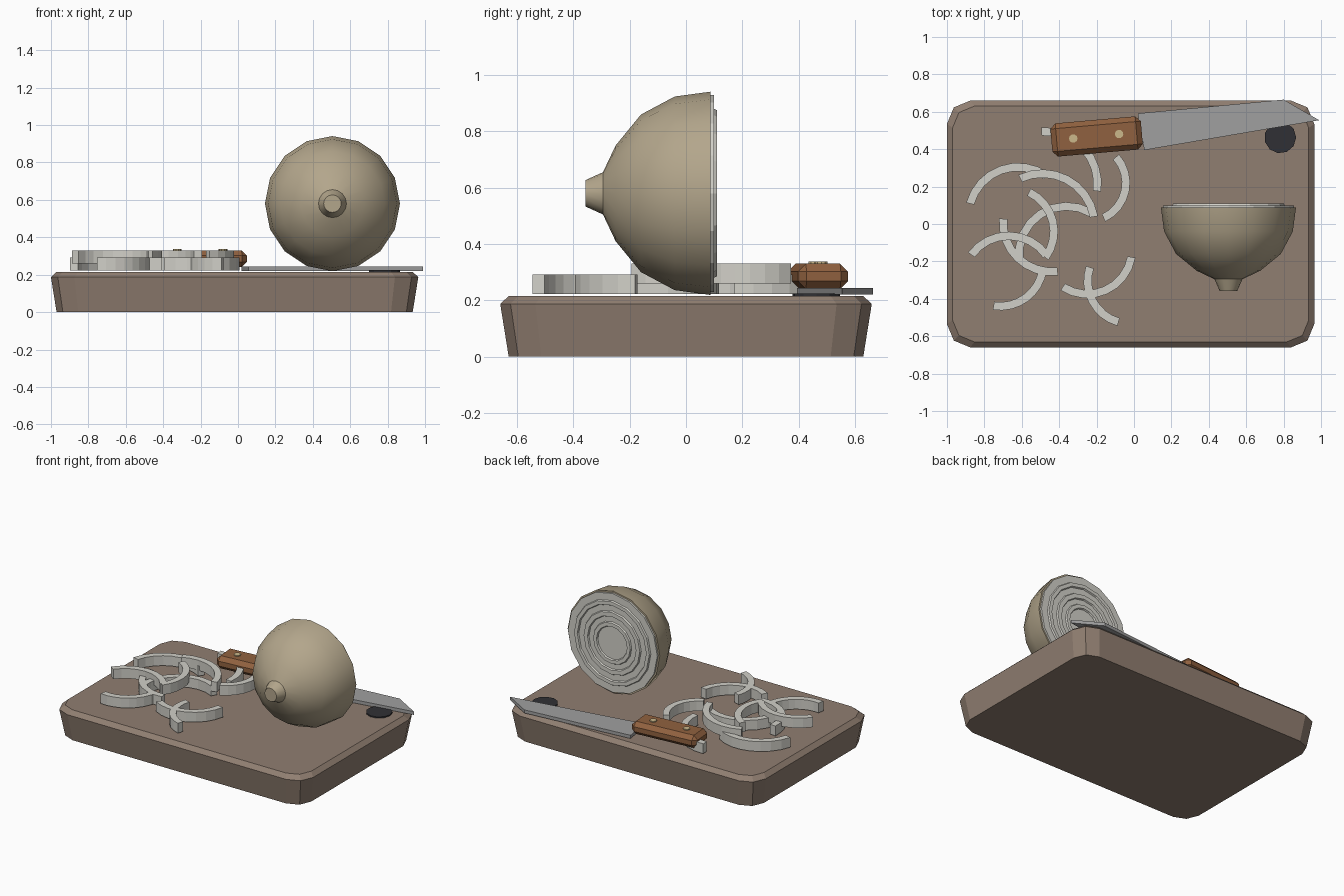
import bpy, bmesh
from math import sin, cos, pi, radians
from mathutils import Matrix

if "Cube" in bpy.data.objects:
    bpy.data.objects.remove(bpy.data.objects["Cube"])


def paint(name, rgb):
    m = bpy.data.materials.new(name)
    m.diffuse_color = (*rgb, 1)
    m.use_nodes = True
    m.node_tree.nodes["Principled BSDF"].inputs["Base Color"].default_value = m.diffuse_color
    return m


WOOD = paint("board_wood", (0.28, 0.21, 0.165))
SKIN = paint("onion_skin", (0.45, 0.38, 0.26))
FLESH = paint("onion_flesh", (0.64, 0.63, 0.58))
STEEL = paint("steel", (0.35, 0.35, 0.35))
GRIP = paint("handle_wood", (0.28, 0.12, 0.05))
BRASS = paint("brass", (0.6, 0.48, 0.26))
DARK = paint("dark_spot", (0.03, 0.03, 0.035))


def finish(name, bm, mat, smooth=False):
    bmesh.ops.recalc_face_normals(bm, faces=bm.faces)
    me = bpy.data.meshes.new(name)
    bm.to_mesh(me)
    bm.free()
    ob = bpy.data.objects.new(name, me)
    bpy.context.collection.objects.link(ob)
    me.materials.append(mat)
    if smooth:
        bpy.ops.object.select_all(action='DESELECT')
        ob.select_set(True)
        bpy.context.view_layer.objects.active = ob
        bpy.ops.object.shade_smooth_by_angle(angle=radians(35))
    return ob


def loft(name, rings, mat, smooth=False):
    """Skin a stack of equal-length rings and cap both ends."""
    bm = bmesh.new()
    rows = [[bm.verts.new(p) for p in r] for r in rings]
    n = len(rows[0])
    for a, b in zip(rows, rows[1:]):
        for i in range(n):
            j = (i + 1) % n
            bm.faces.new((a[i], a[j], b[j], b[i]))
    bm.faces.new(rows[0][::-1])
    bm.faces.new(rows[-1])
    return finish(name, bm, mat, smooth)


def prism(name, outline, z0, z1, mat):
    return loft(name, [[(x, y, z) for x, y in outline] for z in (z0, z1)], mat)


def circle(cx, cy, r, n):
    return [(cx + r * cos(2 * pi * i / n), cy + r * sin(2 * pi * i / n)) for i in range(n)]


# Cutting board: tapered slab with two-segment corners and a top chamfer
def board_ring(inset, z):
    hx, hy, r, cx = 0.982 - inset, 0.66 - inset, 0.125 - inset * 0.3, -0.018
    pts = []
    for k, (sx, sy) in enumerate(((1, 1), (-1, 1), (-1, -1), (1, -1))):
        for s in range(3):
            a = pi / 2 * k + pi / 4 * s
            pts.append((cx + sx * (hx - r) + r * cos(a), sy * (hy - r) + r * sin(a), z))
    return pts


loft("cutting_board", [board_ring(0.03, 0), board_ring(0, 0.187), board_ring(0.03, 0.215)], WOOD)


# Half onion: turned about a y axis
def turned(name, profile, mat, smooth=False):
    rings = [[(0.505 + r * sin(pi * i / 8), y, 0.58 + r * cos(pi * i / 8)) for i in range(16)]
             for y, r in profile]
    return loft(name, rings, mat, smooth)


turned("onion_skin", [(-0.357, 0.047), (-0.295, 0.075), (-0.25, 0.17), (-0.16, 0.28),
                      (-0.04, 0.344), (0.087, 0.361)], SKIN, True)
turned("onion_cut_face", [(0.08, 0.35), (0.1, 0.35), (0.1, 0.30), (0.11, 0.295), (0.11, 0.27),
                          (0.1, 0.265), (0.1, 0.225), (0.11, 0.22), (0.11, 0.19), (0.1, 0.185),
                          (0.1, 0.15), (0.11, 0.145), (0.11, 0.12), (0.1, 0.115)], FLESH)

# Knife: blade, bevelled handle, rivets
prism("knife_blade", [(0.02, 0.59), (0.055, 0.395), (0.99, 0.555), (0.80, 0.665), (0.05, 0.594)],
      0.22, 0.243, STEEL)
bm = bmesh.new()
bmesh.ops.create_cube(bm, size=1)
bmesh.ops.scale(bm, vec=(0.485, 0.178, 0.09), verts=bm.verts)
bmesh.ops.bevel(bm, geom=bm.edges[:], offset=0.028, segments=1, affect='EDGES')
bmesh.ops.transform(bm, matrix=Matrix.Translation((-0.2, 0.468, 0.285)) @ Matrix.Rotation(radians(5), 4, 'Z'),
                    verts=bm.verts)
finish("knife_handle", bm, GRIP)
for i, (x, y) in enumerate(((-0.325, 0.457), (-0.08, 0.481))):
    prism(f"handle_rivet_{i + 1}", circle(x, y, 0.023, 10), 0.31, 0.337, BRASS)

# Dark inlay spot
prism("board_spot", circle(0.782, 0.463, 0.085, 11), 0.21, 0.224, DARK)

# Onion slices: centre x, y, radius, start and end angle, base height
LOW, HIGH = 0.222, 0.26
slices = [
    (-.62, .04, .265, 55, 165, LOW), (-.49, -.01, .28, 10, 115, HIGH),
    (-.475, .215, .28, -8, 94, LOW), (-.25, .22, .207, -65, 42, HIGH),
    (-.36, -.16, .255, 59, 188, LOW), (-.66, -.04, .232, -37, 65, HIGH),
    (-.44, .005, .26, 175, 277, LOW), (-.67, -.31, .247, 35, 144, HIGH),
    (-.715, -.21, .23, 261, 352, LOW), (-.25, -.135, .24, 237, 350, LOW),
    (-.02, -.305, .228, 161, 254, LOW),
]
for k, (cx, cy, r, a0, a1, z) in enumerate(slices):
    rings = []
    for i in range(9):
        a = radians(a0 + (a1 - a0) * i / 8)
        rings.append([(cx + q * cos(a), cy + q * sin(a), h) for q, h in
                      ((r - .022, z), (r + .022, z), (r + .022, z + .07), (r - .022, z + .07))])
    loft(f"onion_slice_{k + 1}", rings, FLESH)
